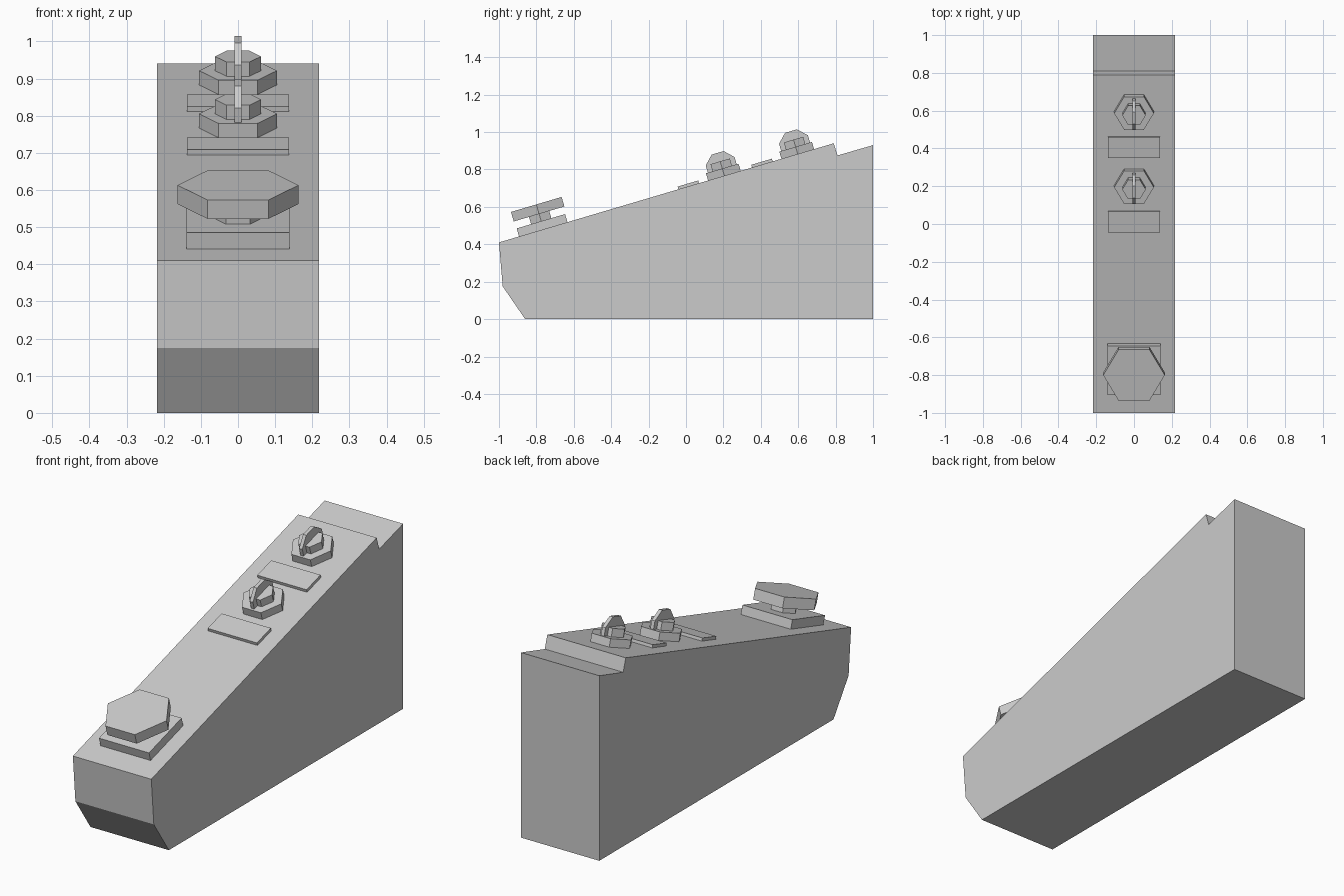
import bpy
import bmesh
from math import atan2, radians
from mathutils import Matrix, Vector

cube = bpy.data.objects.get("Cube")
if cube:
    bpy.data.objects.remove(cube, do_unlink=True)

# Single flat grey
GREY = (0.6, 0.6, 0.6, 1)
mat = bpy.data.materials.new("light grey")
mat.use_nodes = True
mat.diffuse_color = GREY
mat.node_tree.nodes["Principled BSDF"].inputs["Base Color"].default_value = GREY

# Frame of the sloping panel: local y runs up the slope, local z is its normal
SLOPE = Matrix.Translation((0, -1, 0.41)) @ Matrix.Rotation(atan2(0.53, 1.79), 4, "X")


def finish(name, bm, matrix=Matrix()):
    bmesh.ops.recalc_face_normals(bm, faces=bm.faces)
    mesh = bpy.data.meshes.new(name)
    bm.to_mesh(mesh)
    bm.free()
    mesh.materials.append(mat)
    obj = bpy.data.objects.new(name, mesh)
    obj.matrix_world = matrix
    bpy.context.collection.objects.link(obj)
    return obj


def plate(name, s, width, length, height):
    """Box lying on the slope, centred at distance s along it."""
    bm = bmesh.new()
    bmesh.ops.create_cube(bm, size=1)
    bmesh.ops.scale(bm, vec=(width, length, height), verts=bm.verts)
    finish(name, bm, SLOPE @ Matrix.Translation((0, s, height / 2)))


def prism(name, s, low, high, radius, sides=6, turn=Matrix()):
    """Regular prism between two heights above the slope, corners on the x axis."""
    bm = bmesh.new()
    bmesh.ops.create_cone(bm, cap_ends=True, segments=sides, radius1=radius,
                          radius2=radius, depth=high - low)
    # put a corner (six sides) or an edge (eight sides) on the x axis
    angle = radians(30) if sides == 6 else radians(22.5)
    corner_on_x = any(abs(v.co.y) < 1e-4 for v in bm.verts)
    if corner_on_x != (sides == 6):
        bmesh.ops.rotate(bm, verts=bm.verts, matrix=Matrix.Rotation(angle, 3, "Z"))
    finish(name, bm, SLOPE @ Matrix.Translation((0, s, (low + high) / 2)) @ turn)


# Wedge body: side profile (y, z) extruded across x
profile = [(-1, 0.41), (-0.98, 0.175), (-0.86, 0), (1, 0),
           (1, 0.93), (0.81, 0.875), (0.79, 0.94)]
HALF = 0.218
bm = bmesh.new()
side = bm.faces.new([bm.verts.new((-HALF, y, z)) for y, z in profile])
ext = bmesh.ops.extrude_face_region(bm, geom=[side])
bmesh.ops.translate(bm, vec=Vector((2 * HALF, 0, 0)),
                    verts=[v for v in ext["geom"] if isinstance(v, bmesh.types.BMVert)])
finish("wedge_body", bm)

# Foot button on its square base
plate("button_base", 0.247, 0.278, 0.27, 0.045)
prism("button_stem", 0.249, 0.045, 0.085, 0.065)
prism("button_cap", 0.249, 0.085, 0.138, 0.163)

# Two knobs with upright grips, each with a label plate below it
UPRIGHT = Matrix.Rotation(radians(90), 4, "Y")
for tag, knob_s, label_s in (("lower", 1.257, 1.058), ("upper", 1.666, 1.469)):
    prism(tag + "_knob_base", knob_s, 0, 0.04, 0.105)
    prism(tag + "_knob_top", knob_s, 0.04, 0.08, 0.062)
    # grip is an octagonal disc standing on edge, 0.018 thick
    prism(tag + "_knob_grip", knob_s, 0.038, 0.056, 0.087, 8, UPRIGHT)
    plate(tag + "_label_plate", label_s, 0.274, 0.115, 0.015)
